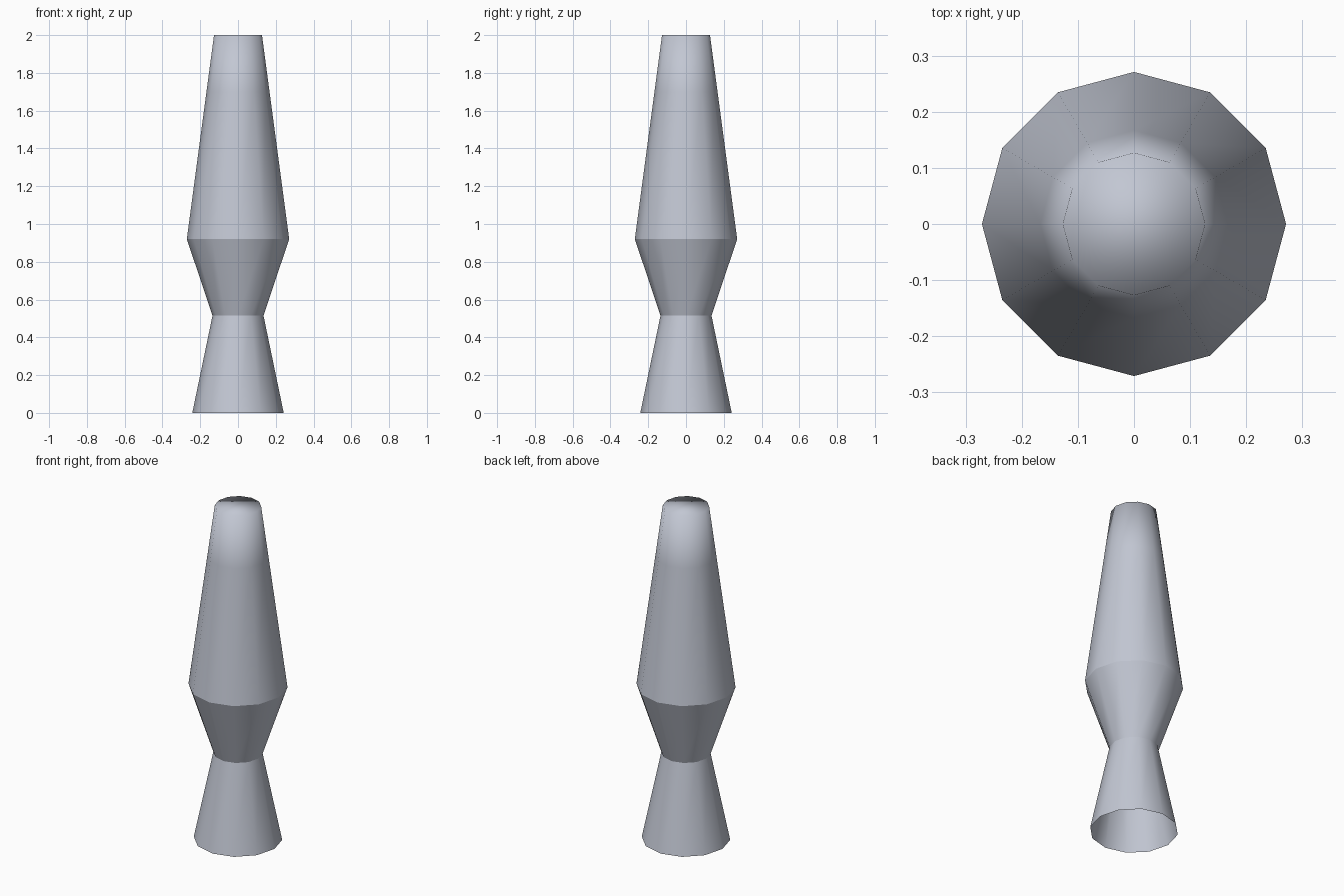
import bpy, bmesh, math

if "Cube" in bpy.data.objects:
    bpy.data.objects.remove(bpy.data.objects["Cube"])

SIDES = 12

metal = bpy.data.materials.new("pale_blue_grey")
metal.diffuse_color = (0.54, 0.57, 0.65, 1.0)
metal.use_nodes = True
metal.node_tree.nodes["Principled BSDF"].inputs["Base Color"].default_value = metal.diffuse_color


def tapered_shell(name, profile, cap_top=False):
    """Smooth twelve-sided shell through (radius, height) rings."""
    bm = bmesh.new()
    rings = []
    for r, z in profile:
        rings.append([bm.verts.new((r * math.cos(2 * math.pi * i / SIDES),
                                    r * math.sin(2 * math.pi * i / SIDES), z))
                      for i in range(SIDES)])
    for low, high in zip(rings, rings[1:]):
        for i in range(SIDES):
            j = (i + 1) % SIDES
            bm.faces.new((low[i], low[j], high[j], high[i]))
    if cap_top:
        bm.faces.new(rings[-1])
    for f in bm.faces:
        f.smooth = True
    mesh = bpy.data.meshes.new(name)
    bm.to_mesh(mesh)
    bm.free()
    mesh.materials.append(metal)
    obj = bpy.data.objects.new(name, mesh)
    bpy.context.collection.objects.link(obj)
    return obj


# Flared foot, open underneath
tapered_shell("base_foot", [(0.242, 0.0), (0.135, 0.515)])
# Cup that widens above the waist
tapered_shell("base_cup", [(0.135, 0.515), (0.271, 0.92)])
# Tall tapering body with a softly shaded closed top
tapered_shell("lamp_body", [(0.271, 0.92), (0.167, 1.70), (0.127, 2.0)], cap_top=True)
